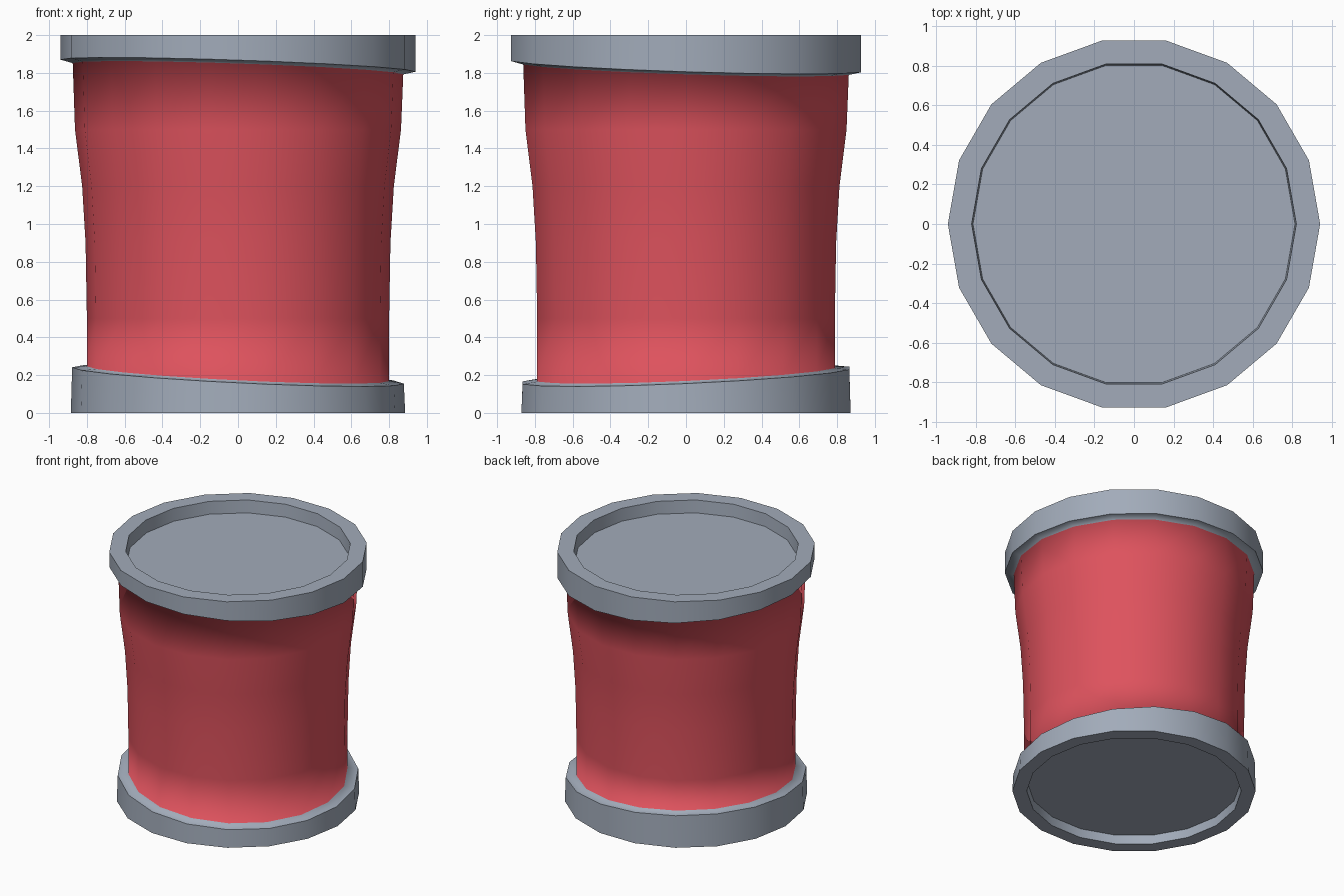
import bpy
import math

if "Cube" in bpy.data.objects:
    bpy.data.objects.remove(bpy.data.objects["Cube"])

SIDES = 18


def material(name, rgb):
    m = bpy.data.materials.new(name)
    m.diffuse_color = (*rgb, 1)
    m.use_nodes = True
    m.node_tree.nodes["Principled BSDF"].inputs["Base Color"].default_value = m.diffuse_color
    return m


red = material("red paint", (0.73, 0.085, 0.11))
grey = material("grey metal", (0.36, 0.41, 0.49))


def lathe(name, rings, mats, cap=None):
    """Turned shell. Each ring is (radius, height, x slope, y slope)."""
    verts, faces = [], []
    for r, z, sx, sy in rings:
        for k in range(SIDES):
            a = 2 * math.pi * k / SIDES
            x, y = r * math.cos(a), r * math.sin(a)
            verts.append((x, y, z + sx * x + sy * y))
    for i in range(len(rings) - 1):
        for k in range(SIDES):
            n = (k + 1) % SIDES
            a, b = i * SIDES, (i + 1) * SIDES
            faces.append((a + k, a + n, b + n, b + k))
    if cap == "bottom":
        faces.append(tuple(reversed(range(SIDES))))
    elif cap == "top":
        start = (len(rings) - 1) * SIDES
        faces.append(tuple(range(start, start + SIDES)))
    me = bpy.data.meshes.new(name)
    me.from_pydata(verts, [], faces)
    for m in mats:
        me.materials.append(m)
    ob = bpy.data.objects.new(name, me)
    bpy.context.collection.objects.link(ob)
    bpy.context.view_layer.objects.active = ob
    ob.select_set(True)
    return ob


low = (-0.049, 0.045)    # slope of the lower rim edge
high = (-0.034, -0.032)  # slope of the upper rim edge

# Flared body with a narrow grey flange at each end
body = lathe("body", [
    (0.878, 0.198, *low),
    (0.80, 0.208, *low),
    (0.80, 0.5, 0, 0),
    (0.807, 0.9, 0, 0),
    (0.825, 1.2, 0, 0),
    (0.863, 1.5, 0, 0),
    (0.875, 1.822, *high),
    (0.94, 1.838, *high),
], [red, grey])
polys = body.data.polygons
for p in polys:
    p.use_smooth = True
    if p.index < SIDES or p.index >= len(polys) - SIDES:
        p.material_index = 1
body.select_set(False)

# Lower rim with recessed base
lathe("lower_rim", [
    (0.775, 0.07, 0, 0),
    (0.78, 0, 0, 0),
    (0.885, 0, 0, 0),
    (0.878, 0.198, *low),
], [grey], "bottom")

# Upper rim with recessed lid
lathe("upper_rim", [
    (0.94, 1.838, *high),
    (0.94, 2, 0, 0),
    (0.82, 2, 0, 0),
    (0.813, 1.9, 0, 0),
], [grey], "top")

bpy.ops.object.shade_smooth_by_angle(angle=math.radians(40))
